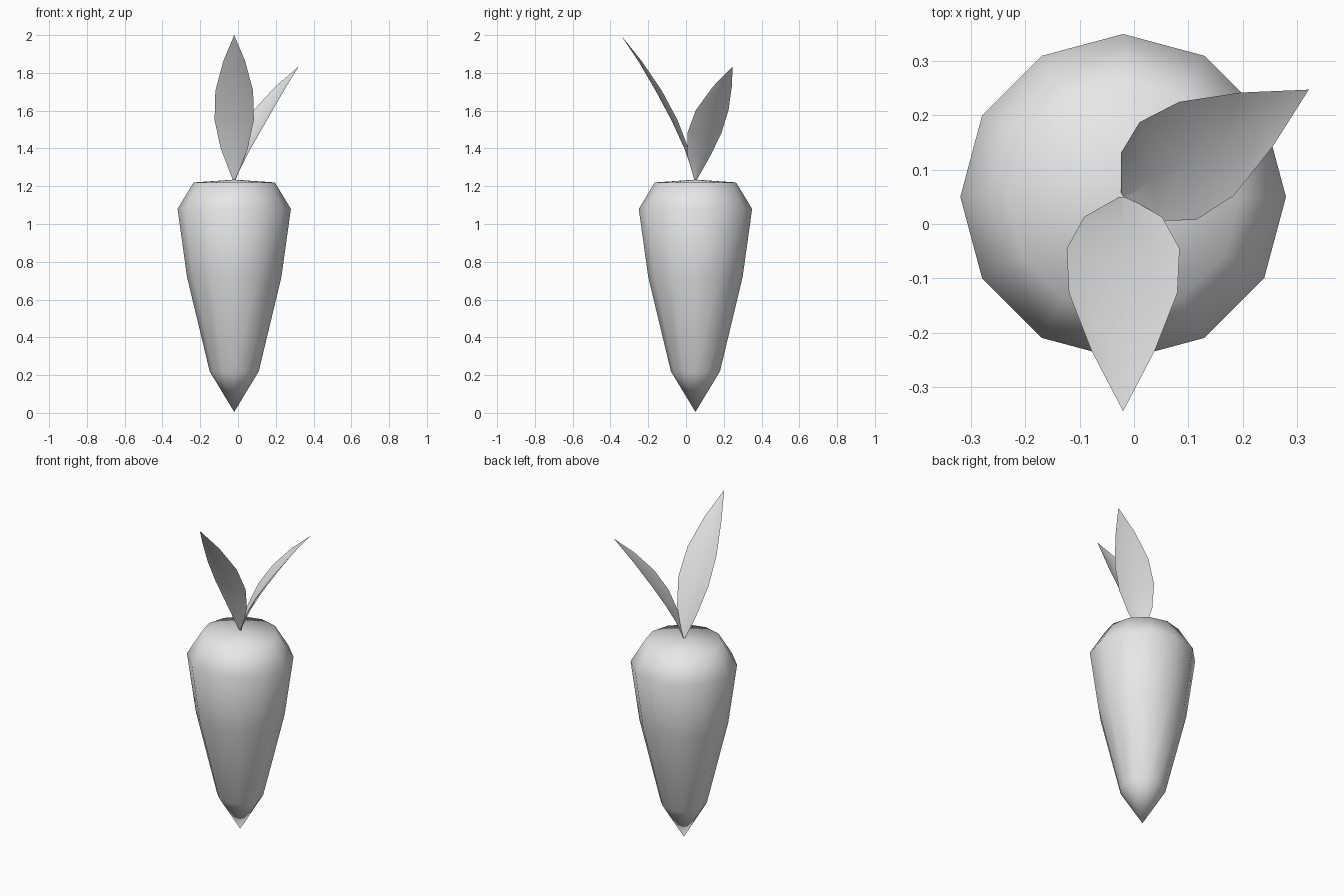
import bpy
import bmesh
import math
from mathutils import Matrix, Vector

cube = bpy.data.objects.get("Cube")
if cube:
    bpy.data.objects.remove(cube)

AXIS = Vector((-0.02, 0.05, 0))
SIDES = 12

grey = bpy.data.materials.new("plain_grey")
grey.use_nodes = True
colour = (0.8, 0.8, 0.8, 1)
grey.diffuse_color = colour
grey.node_tree.nodes["Principled BSDF"].inputs["Base Color"].default_value = colour


def finish(bm, name):
    mesh = bpy.data.meshes.new(name)
    bm.to_mesh(mesh)
    bm.free()
    mesh.materials.append(grey)
    mesh.shade_smooth()
    obj = bpy.data.objects.new(name, mesh)
    bpy.context.collection.objects.link(obj)
    return obj


# Root: a turned profile with pointed ends
def make_root():
    profile = [(0, 0.005), (0.13, 0.22), (0.25, 0.72),
               (0.3, 1.08), (0.215, 1.22), (0, 1.235)]
    bm = bmesh.new()
    verts = [bm.verts.new(AXIS + Vector((r, 0, z))) for r, z in profile]
    edges = [bm.edges.new(pair) for pair in zip(verts, verts[1:])]
    bmesh.ops.spin(bm, geom=verts + edges, cent=AXIS, axis=(0, 0, 1),
                   angle=math.tau, steps=SIDES)
    bmesh.ops.remove_doubles(bm, verts=bm.verts, dist=0.001)
    bmesh.ops.recalc_face_normals(bm, faces=bm.faces)
    finish(bm, "root")


# Leaf: cupped blade, rows of (reach, height fraction, half width, cup depth)
def make_leaf(name, heading, height):
    rows = [(0, 0, 0.007, 0), (0.037, 0.22, 0.072, 0.022),
            (0.095, 0.415, 0.104, 0.033), (0.177, 0.615, 0.1, 0.033),
            (0.284, 0.82, 0.058, 0.018)]
    bm = bmesh.new()
    grid = [[bm.verts.new((reach + (cup if side == 0 else 0),
                           side * width, rise * height))
             for side in (-1, 0, 1)] for reach, rise, width, cup in rows]
    for low, high in zip(grid, grid[1:]):
        for i in range(2):
            bm.faces.new((low[i], high[i], high[i + 1], low[i + 1]))
    tip = bm.verts.new((0.395, 0, height))
    for i in range(2):
        bm.faces.new((grid[-1][i], tip, grid[-1][i + 1]))
    bmesh.ops.recalc_face_normals(bm, faces=bm.faces)
    place = Matrix.Translation(AXIS + Vector((0, 0, 1.232)))
    bm.transform(place @ Matrix.Rotation(math.radians(heading), 4, "Z"))
    finish(bm, name)


make_root()
make_leaf("front_leaf", -90, 0.768)
make_leaf("back_left_leaf", 30, 0.603)
